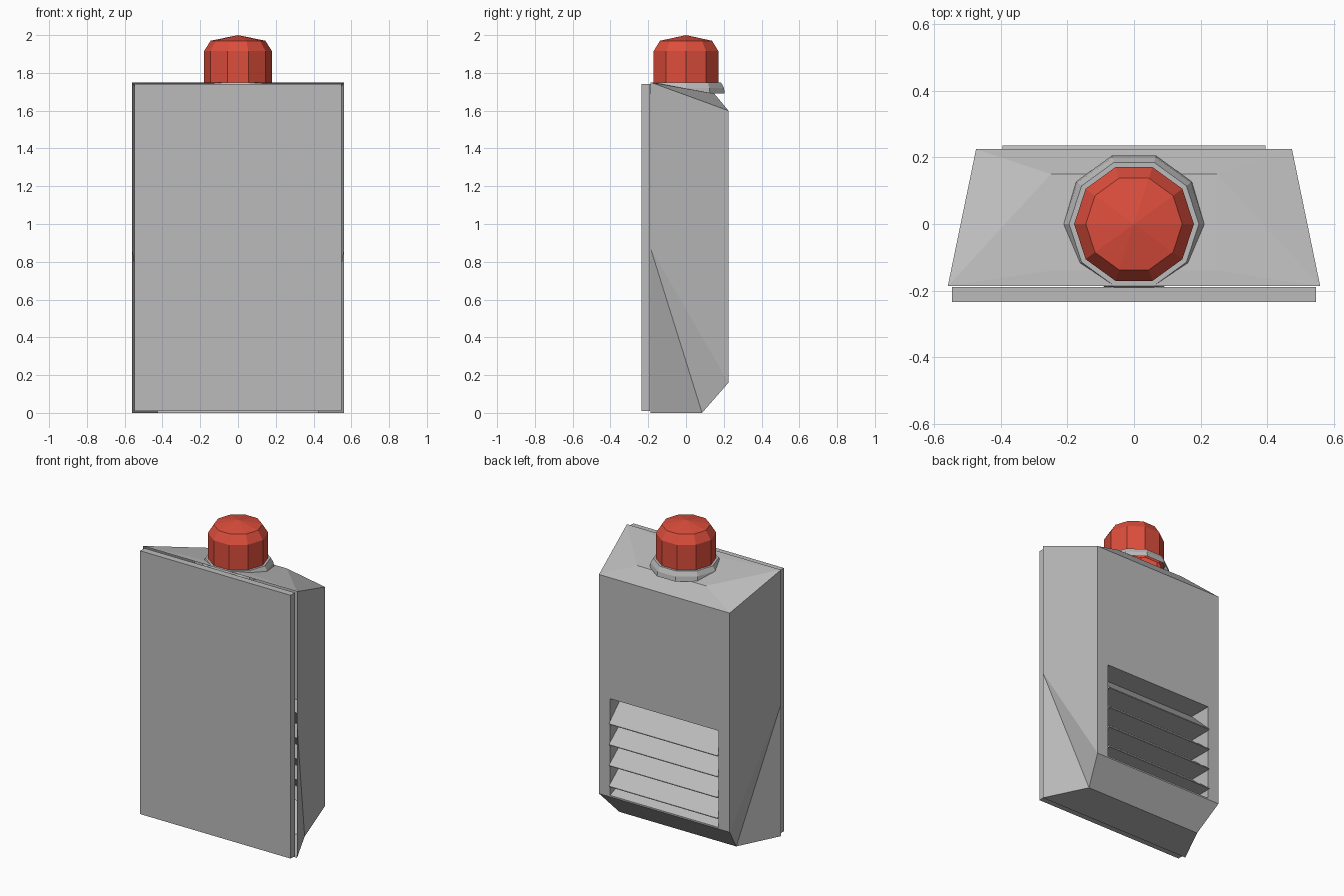
import bpy, bmesh, math
from mathutils import Vector

if "Cube" in bpy.data.objects:
    bpy.data.objects.remove(bpy.data.objects["Cube"])


def material(name, rgb):
    m = bpy.data.materials.new(name)
    m.diffuse_color = (*rgb, 1)
    m.use_nodes = True
    m.node_tree.nodes["Principled BSDF"].inputs["Base Color"].default_value = m.diffuse_color
    return m


GREY = material("light grey metal", (0.50, 0.50, 0.50))
RED = material("red lens", (0.72, 0.075, 0.045))


def make(name, verts, faces, mat):
    me = bpy.data.meshes.new(name)
    me.from_pydata(verts, [], faces)
    me.materials.append(mat)
    ob = bpy.data.objects.new(name, me)
    bpy.context.collection.objects.link(ob)
    return ob


def outward_shell(name, polys, centre, mat):
    """Join loose polygons into one shell whose faces point away from centre."""
    verts, faces = [], []
    for p in polys:
        p = [Vector(v) for v in p]
        n = (p[1] - p[0]).cross(p[2] - p[0])
        if n.dot(sum(p, Vector()) / len(p) - Vector(centre)) < 0:
            p.reverse()
        faces.append(range(len(verts), len(verts) + len(p)))
        verts += p
    ob = make(name, verts, [list(f) for f in faces], mat)
    bm = bmesh.new()
    bm.from_mesh(ob.data)
    bmesh.ops.remove_doubles(bm, verts=bm.verts, dist=1e-4)
    bm.to_mesh(ob.data)
    bm.free()
    return ob


def lathe(name, profile, mat, sides=10):
    """Faceted turned part from (radius, z) pairs listed bottom to top."""
    verts, faces = [], []
    for r, z in profile:
        for i in range(sides):
            a = math.tau * i / sides
            verts.append((r * math.cos(a), r * math.sin(a), z))
    for k in range(len(profile) - 1):
        for i in range(sides):
            j = (i + 1) % sides
            faces.append((k * sides + i, k * sides + j,
                          (k + 1) * sides + j, (k + 1) * sides + i))
    ob = make(name, verts, faces, mat)
    bm = bmesh.new()
    bm.from_mesh(ob.data)
    bmesh.ops.remove_doubles(bm, verts=bm.verts, dist=1e-4)
    bm.to_mesh(ob.data)
    bm.free()
    return ob


# Main dimensions
FY, BY = -0.187, 0.225          # front and back of the housing
LX, LZ0, LZ1 = 0.395, 0.17, 0.805  # vent opening


def corners(s):
    """Housing corner points on one side (s = +1 or -1)."""
    return dict(fb=(s * .56, FY, 0), fm=(s * .56, FY, .87), ft=(s * .56, FY, 1.75),
                bb=(s * .425, .085, 0), bl=(s * .475, BY, .16), bt=(s * .475, BY, 1.60),
                pf=(s * .25, -.14, 1.745), pb=(s * .25, .15, 1.69),
                v0=(s * LX, BY, LZ0), v1=(s * LX, BY, LZ1))


# Housing: tapered shell with raised top, angled foot and a vent opening
R, L = corners(1), corners(-1)
polys = []
for c in (R, L):
    polys += [
        (c["fm"], c["bl"], c["bt"], c["ft"]),
        (c["fm"], c["bb"], c["bl"]),
        (c["fm"], c["fb"], c["bb"]),
        (c["ft"], c["bt"], c["pb"]),
        (c["ft"], c["pb"], c["pf"]),
        (c["bl"], c["v0"], c["v1"], c["bt"]),
    ]
for a, b in (("fb", "bb"), ("bb", "bl"), ("bl", "v0"), ("v1", "bt"),
             ("bt", "pb"), ("pb", "pf"), ("pf", "ft")):
    polys.append((R[a], R[b], L[b], L[a]))
outward_shell("housing", polys, (0, 0, .85), GREY)

# Vent louvres: sloped slats with flat undersides
IN_Y = 0.07
profile = [(BY, LZ1)]
for i in range(4):
    z = 0.64 - i * 0.1367
    upper = profile[-1][1]
    profile += [(IN_Y, upper), (0.236, z + .005), (0.236, z)]
profile += [(IN_Y, profile[-1][1]), (BY, LZ0)]
verts = [(s * LX, y, z) for y, z in profile for s in (1, -1)]
faces = [(2 * i + 2, 2 * i + 3, 2 * i + 1, 2 * i) for i in range(len(profile) - 1)]
make("vent_louvres", verts, faces, GREY)

# Vent side walls
for s, side in ((1, "right"), (-1, "left")):
    quad = [(s * LX, IN_Y, LZ0), (s * LX, BY, LZ0), (s * LX, BY, LZ1), (s * LX, IN_Y, LZ1)]
    make("vent_wall_" + side, quad, [(3, 2, 1, 0) if s > 0 else (0, 1, 2, 3)], GREY)

# Front panel
bpy.ops.mesh.primitive_cube_add(size=1, location=(0, -.2125, .875))
panel = bpy.context.object
panel.name = "front_panel"
panel.scale = (1.094, .045, 1.73)
panel.data.materials.append(GREY)

# Lamp collar and lamp
lathe("lamp_collar", [(.216, 1.69), (.211, 1.72), (.195, 1.75), (.17, 1.75)], GREY)
lathe("lamp", [(.18, 1.70), (.18, 1.915), (.145, 1.97), (0, 2.0)], RED)
